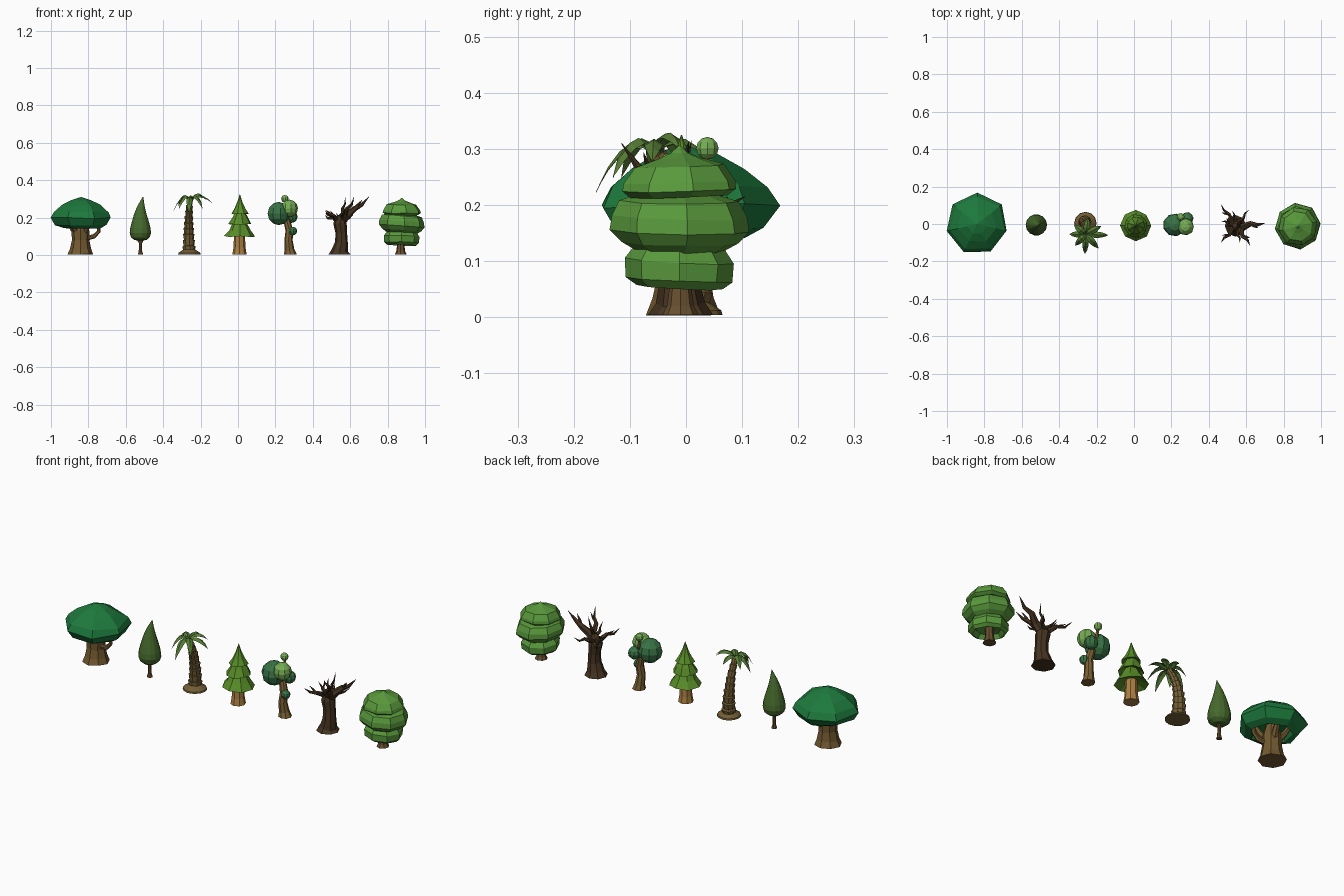
import bpy, random
from math import sin, cos, pi
from mathutils import Vector

random.seed(4)
mats = {}


def finish(name, verts, faces, col):
    me = bpy.data.meshes.new(name)
    me.from_pydata(verts, [], faces)
    me.update()
    if col not in mats:
        mats[col] = bpy.data.materials.new("paint")
        mats[col].diffuse_color = (*col, 1)
    me.materials.append(mats[col])
    ob = bpy.data.objects.new(name, me)
    bpy.context.collection.objects.link(ob)
    return ob


def skin(rings, caps=True):
    """Faces joining equal rings of n vertices."""
    n = len(rings[0])
    verts = [v for r in rings for v in r]
    faces = [(k * n + i, k * n + (i + 1) % n, (k + 1) * n + (i + 1) % n, (k + 1) * n + i)
             for k in range(len(rings) - 1) for i in range(n)]
    if caps:
        faces += [tuple(range(n))[::-1], tuple(range((len(rings) - 1) * n, len(rings) * n))]
    return verts, faces


def lathe(name, x, y, profile, n, col, phase=0.0, jitter=0.0, tilt=(0, 0)):
    """Turn (radius, height) points about a vertical axis, with some irregularity."""
    rings = []
    for r, z in profile:
        ring = []
        for i in range(n):
            a = phase + 2 * pi * i / n
            q = r * (1 + random.uniform(-jitter, jitter * .2))
            dx, dy = q * cos(a), q * sin(a)
            dz = tilt[0] * dx + tilt[1] * dy + random.uniform(-1, 1) * jitter * r * .6
            ring.append((x + dx, y + dy, z + dz))
        rings.append(ring)
    return finish(name, *skin(rings), col)


def tube(name, path, n, col):
    """Tapered tube through (x, y, z, radius) points."""
    pts = [Vector(p[:3]) for p in path]
    rings = []
    for k, p in enumerate(pts):
        t = pts[min(k + 1, len(pts) - 1)] - pts[max(k - 1, 0)]
        if k == 0:
            t = Vector((0, 0, 1)) if p.z < .01 else t
        q = Vector((0, 0, 1)).rotation_difference(t)
        rings.append([p + q @ Vector((path[k][3] * cos(2 * pi * i / n),
                                      path[k][3] * sin(2 * pi * i / n), 0)) for i in range(n)])
    return finish(name, *skin(rings), col)


def ball(name, x, y, z, r, col):
    prof = [(r * sin(pi * k / 6) + .0005, z - r * cos(pi * k / 6)) for k in range(7)]
    return lathe(name, x, y, prof, 9, col, jitter=.03)


def bend(a, b, c, t):
    return a * (1 - t) ** 2 + b * 2 * t * (1 - t) + c * t * t


# Broad tree: flared trunk, branches, seven-sided hollow canopy
BARK, CROWN = (.17, .10, .03), (.012, .19, .045)
lathe("broad_tree_trunk", -.842, -.005, [(.07, .005), (.056, .035), (.047, .08), (.05, .13), (.03, .19)],
      8, BARK, jitter=.06)
tube("broad_tree_low_branch", [(-.81, -.01, .09, .013), (-.77, -.02, .1, .012), (-.745, -.02, .125, .01),
                               (-.74, -.02, .2, .008)], 6, BARK)
for i in range(4):
    a = 1.2 + i * 1.4
    tube("broad_tree_branch", [(-.842 + r * cos(a), r * sin(a), z, w)
                               for r, z, w in [(.02, .11, .02), (.06, .155, .014), (.09, .215, .008)]], 6, BARK)
lathe("broad_tree_canopy", -.838, 0, [(.002, .2), (.085, .185), (.105, .143), (.145, .16), (.167, .198),
                                      (.15, .23), (.105, .267), (.055, .293), (.002, .31)],
      7, CROWN, phase=pi / 2, jitter=.05)

# Cypress: slim forked trunk and teardrop foliage
BARK2 = (.13, .07, .025)
lathe("cypress_trunk", -.522, -.005, [(.015, .003), (.01, .02), (.008, .06), (.01, .11)], 7, BARK2)
for s in (-1, 1):
    tube("cypress_fork", [(-.522, -.005, .06, .006), (-.522 + s * .012, -.005, .078, .005),
                          (-.522 + s * .02, -.005, .1, .004)], 5, BARK2)
teardrop = [(.001, .077), (.032, .08), (.05, .095), (.057, .118), (.054, .145), (.045, .18),
            (.033, .22), (.02, .26), (.009, .29), (.001, .312)]
tube("cypress_foliage", [(-.522 + .2 * max(0, z - .24), -.005, z, r) for r, z in teardrop], 14,
     (.06, .14, .025))

# Palm: base mound, ringed leaning trunk, drooping fronds
PALM = (.17, .11, .035)
lathe("palm_mound", -.26, .005, [(.06, .004), (.058, .012), (.04, .024), (.03, .03)], 12, PALM)
a, b, c = Vector((-.262, .008, .015)), Vector((-.268, .03, .17)), Vector((-.258, -.052, .292))
path = []
for k in range(9):
    w = .036 - .0024 * k
    path += [(*bend(a, b, c, k / 9), w * .86), (*bend(a, b, c, (k + .9) / 9), w)]
tube("palm_trunk", path, 9, PALM)
crown = Vector((-.258, -.055, .293))
tips = [(-.345, -.055, .235), (-.315, -.115, .25), (-.262, -.16, .225), (-.19, -.13, .25),
        (-.138, -.06, .278), (-.175, -.01, .3), (-.245, .035, .285), (-.32, -.005, .265)]
for k, tip in enumerate(tips):
    tip = Vector(tip)
    mid = (crown + tip) / 2
    mid.z = .35 + .012 * (k % 2)
    side = (tip - crown).cross(Vector((0, 0, 1))).normalized()
    rows = []
    for j, w in enumerate([.004, .012, .017, .016, .011, .0005]):
        p = bend(crown, mid, tip, j / 5)
        drop = Vector((0, 0, w * .6))
        rows.append([p - side * w - drop, p, p + side * w - drop, p - Vector((0, 0, .003))])
    finish("palm_frond", *skin(rows, False), (.09, .2, .035))

# Pine: straight trunk and stacked octagonal skirts
lathe("pine_trunk", .008, -.01, [(.038, .004), (.032, .04), (.029, .12)], 8, (.42, .22, .055))
for k, (r, z, r2, z2) in enumerate([(.084, .1, .036, .175), (.066, .165, .026, .232), (.05, .215, .001, .325)]):
    lathe("pine_skirt", .01, -.008, [(.002, z + .025), (r * .6, z + .012), (r, z),
                                     (r * .62 + r2 * .2, z + .033), (r2, z2)] if k < 2 else
          [(.002, z + .02), (r * .6, z + .01), (r, z + .005), (.03, z + .035), (.015, z + .068), (r2, z2)],
          8, (.1, .27, .022), phase=.25 * k, jitter=.07)

# Puff tree: bent trunk carrying foliage balls
PBARK, DARK, LIGHT = (.2, .12, .035), (.04, .17, .06), (.18, .42, .09)
tube("puff_tree_trunk", [(.28, 0, .004, .034), (.275, 0, .03, .026), (.27, -.005, .08, .022),
                         (.275, 0, .13, .021), (.262, .005, .18, .018), (.25, .01, .23, .012)], 8, PBARK)
tube("puff_tree_top_branch", [(.26, .01, .19, .012), (.255, .035, .25, .009), (.252, .038, .29, .006)], 6, PBARK)
tube("puff_tree_low_branch", [(.275, 0, .1, .009), (.29, -.012, .115, .007), (.296, -.014, .13, .006)], 6, PBARK)
for x, y, z, r, col in [(.217, -.005, .222, .062, DARK), (.275, -.015, .25, .046, LIGHT),
                        (.25, .038, .301, .02, LIGHT), (.293, -.012, .128, .023, DARK),
                        (.285, .03, .205, .033, DARK)]:
    ball("puff_tree_foliage", x, y, z, r, col)

# Bare tree: gnarled trunk and twisting pointed branches
BARE = (.06, .034, .015)
tube("bare_tree_trunk", [(.543, -.01, .004, .058), (.545, -.01, .025, .044), (.553, -.012, .07, .034),
                         (.552, -.01, .12, .031), (.545, -.01, .17, .036), (.55, -.01, .2, .026),
                         (.56, -.01, .22, .008)], 8, BARE)
ends = [((.70, .005, .312), .021), ((.62, -.115, .31), .016), ((.465, -.1, .24), .014),
        ((.465, .105, .215), .014), ((.468, .015, .235), .013), ((.615, .075, .215), .012),
        ((.525, .07, .225), .011), ((.565, -.1, .25), .012), ((.575, .01, .315), .011)]
for k, (e, r) in enumerate(ends):
    s, e = Vector((.548, -.01, .172)), Vector(e)
    d = e - s
    perp = d.cross(Vector((0, 0, 1))).normalized() * .008 * (-1) ** k
    pts = [(s + d * t + perp * o + Vector((0, 0, h)), r * w)
           for t, o, h, w in [(0, 0, 0, 1.1), (.25, 1, .008, .95), (.5, -.6, .006, .7),
                              (.75, .7, -.008, .45), (1, 0, 0, .04)]]
    tube("bare_tree_branch", [(*p, w) for p, w in pts], 6, BARE)
    if k < 5:  # side twig
        p = pts[2][0]
        q = p + d * .25 + perp * 3.5 + Vector((0, 0, .012))
        tube("bare_tree_twig", [(*p, r * .5), (*((p + q) / 2 + perp * .4), r * .35), (*q, .0005)], 5, BARE)

# Layered tree: short trunk and three bulging tilted tiers
LAYER = (.1, .32, .045)
lathe("layered_tree_trunk", .87, -.01, [(.032, .004), (.024, .02), (.02, .05), (.02, .12)], 8, (.14, .08, .03))
tiers = [([(.002, .085), (.06, .075), (.078, .053), (.095, .066), (.098, .1), (.082, .122), (.05, .135)], (-.03, -.05)),
         ([(.04, .13), (.08, .118), (.106, .132), (.125, .155), (.123, .18), (.108, .208), (.06, .222)], (-.06, -.02)),
         ([(.05, .215), (.09, .214), (.106, .226), (.103, .24), (.082, .27), (.04, .283), (.016, .293), (.001, .306)],
          (-.02, .03))]
for k, (prof, tilt) in enumerate(tiers):
    lathe("layered_tree_tier", .875, -.012, prof, 8, LAYER, phase=.12 * k, jitter=.03, tilt=tilt)
